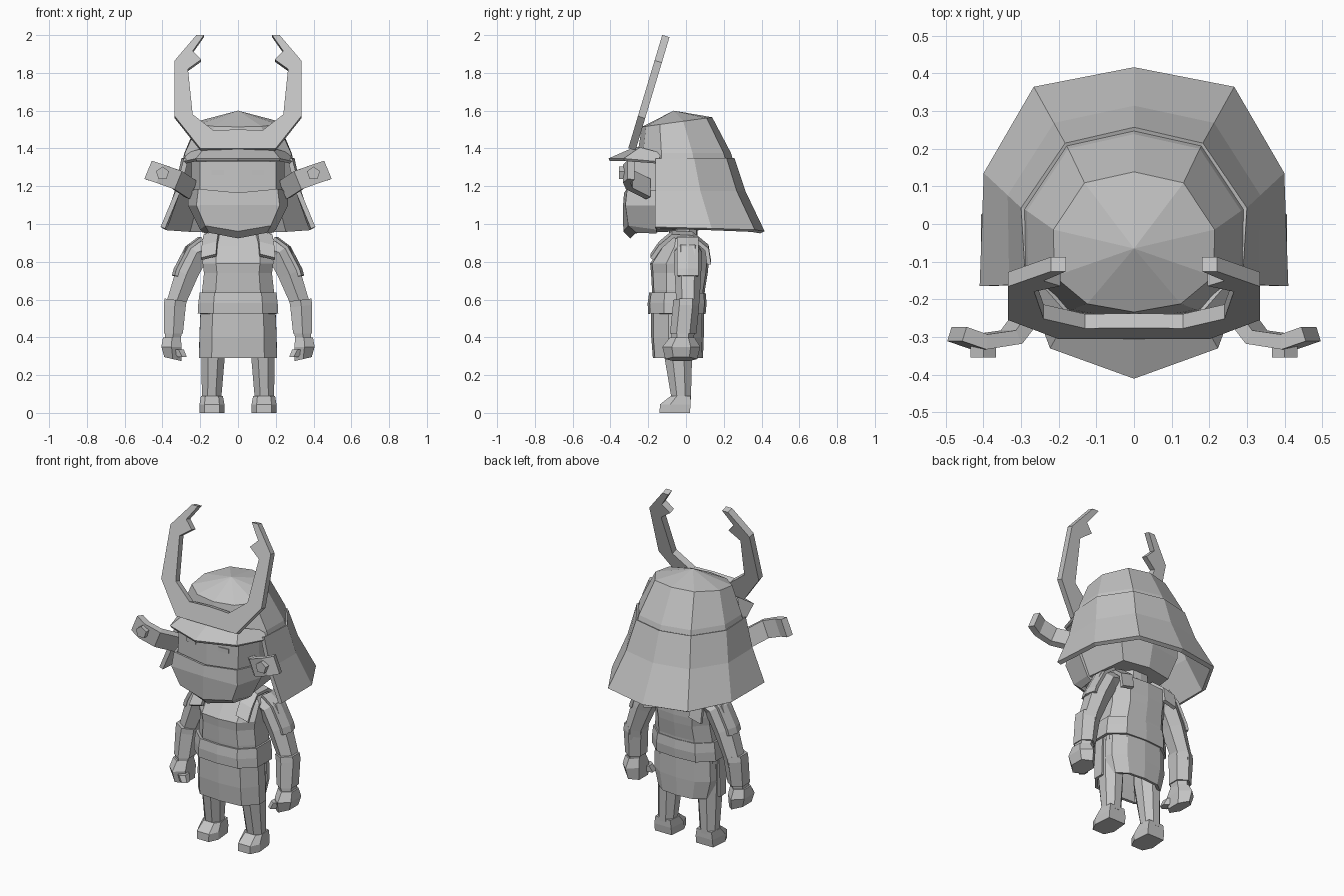
import bpy, bmesh, math

cube = bpy.data.objects.get("Cube")
if cube:
    bpy.data.objects.remove(cube, do_unlink=True)

grey = bpy.data.materials.new("plain grey")
grey.use_nodes = True
COLOR = (0.55, 0.55, 0.55, 1)
grey.diffuse_color = COLOR
grey.node_tree.nodes["Principled BSDF"].inputs["Base Color"].default_value = COLOR


def finish(name, bm, thick=0.0):
    """Turn a half model into a mirrored flat-shaded object."""
    bmesh.ops.remove_doubles(bm, verts=bm.verts[:], dist=0.0005)
    bmesh.ops.recalc_face_normals(bm, faces=bm.faces[:])
    mesh = bpy.data.meshes.new(name)
    bm.to_mesh(mesh)
    bm.free()
    mesh.materials.append(grey)
    obj = bpy.data.objects.new(name, mesh)
    bpy.context.collection.objects.link(obj)
    mirror = obj.modifiers.new("mirror", 'MIRROR')
    mirror.use_clip = True
    if thick:
        solid = obj.modifiers.new("thickness", 'SOLIDIFY')
        solid.thickness = thick
        solid.offset = 0
    return obj


def loft(name, rows, closed=False, caps=False, thick=0.0):
    """Skin a list of rows that all have the same number of points."""
    bm = bmesh.new()
    grid = [[bm.verts.new(p) for p in row] for row in rows]
    count = len(rows[0])
    for low, high in zip(grid, grid[1:]):
        for i in range(count if closed else count - 1):
            j = (i + 1) % count
            bm.faces.new((low[i], low[j], high[j], high[i]))
    if caps:
        bm.faces.new(grid[0])
        bm.faces.new(grid[-1])
    return finish(name, bm, thick)


def plate(name, outline, thick):
    bm = bmesh.new()
    bm.faces.new([bm.verts.new(p) for p in outline])
    return finish(name, bm, thick)


def half_ring(z, rx, front, back):
    """One half of a chamfered box section."""
    mid, ry = (front + back) / 2, (back - front) / 2
    shape = ((0, -1), (.62, -.93), (1, -.45), (1, .45), (.62, .93), (0, 1))
    return [(rx * x, mid + ry * y, z) for x, y in shape]


def round_ring(x, y, z, rx, ry, rise=0.0, sides=6):
    """A closed limb section; rise lifts its outer side."""
    turn = [math.tau * (i + .5) / sides for i in range(sides)]
    return [(x + rx * math.cos(a), y + ry * math.sin(a), z + rise * math.cos(a))
            for a in turn]


# Helmet dome
BASE = ((0, -.26), (.17, -.23), (.29, -.13), (.293, .04), (.18, .21), (0, .25))


def dome_ring(s, cy, z, tilt=0.0):
    return [(x * s, cy + y * s, z + tilt * y) for x, y in BASE]


loft("helmet_dome", [dome_ring(1, 0, 1.335), dome_ring(.97, -.004, 1.375),
                     dome_ring(.73, -.044, 1.54, .1), dome_ring(0, -.065, 1.6)])

# Flared neck guard
top = [(.275, -.16), (.288, .04), (.176, .205), (0, .245)]
hem = [(.398, -.165), (.388, .132), (.26, .355), (0, .405)]


def guard_row(t, z, drop=0.0):
    return [(a + (c - a) * t, b + (d - b) * t, z - drop * i)
            for i, ((a, b), (c, d)) in enumerate(zip(top, hem))]


loft("neck_guard", [guard_row(0, 1.345), guard_row(.36, 1.17),
                    guard_row(1, .98, .008)], thick=.025)

# Brim
loft("helmet_brim", [
    [(0, -.27, 1.4), (.17, -.24, 1.4), (.265, -.13, 1.37)],
    [(0, -.407, 1.34), (.22, -.327, 1.34), (.285, -.145, 1.325)]], thick=.016)

# Horned crest, lying in a plane that leans back
crest = [(0, 1.395), (.2, 1.395), (.335, 1.565), (.335, 1.86), (.22, 1.995),
         (.18, 1.995), (.24, 1.91), (.195, 1.865), (.265, 1.815), (.24, 1.575),
         (.13, 1.49), (0, 1.495)]
plate("horned_crest", [(x, -.285 + (z - 1.4) * .3, z) for x, z in crest], .04)

# Side wings with buttons
wing_path = [(.25, -.2, 1.185), (.325, -.3, 1.235), (.41, -.313, 1.265), (.47, -.292, 1.285)]
loft("helmet_wing", [[(x + .02, y, z - .048), (x - .02, y, z + .048)]
                     for x, y, z in wing_path], thick=.04)
button = [[(.4 + .036 * math.cos(a), y, 1.268 + .036 * math.sin(a))
           for a in [math.tau * (i + .25) / 5 for i in range(5)]] for y in (-.3, -.355)]
loft("wing_button", button, closed=True, caps=True)

# Head, mask and eyes
loft("head", [
    [(0, -.28, .95), (.16, -.25, .97), (.19, -.15, .97), (.16, .1, .97), (0, .13, .97)],
    [(0, -.3, 1.1), (.2, -.29, 1.1), (.25, -.15, 1.1), (.2, .13, 1.1), (0, .16, 1.1)],
    [(0, -.3, 1.33), (.2, -.28, 1.33), (.245, -.15, 1.33), (.2, .13, 1.33), (0, .16, 1.33)],
], caps=True)
loft("face_mask", [
    [(0, -.32, 1.165), (.205, -.305, 1.185), (.255, -.155, 1.175)],
    [(0, -.325, 1.1), (.215, -.315, 1.1), (.258, -.155, 1.1)],
    [(0, -.325, .965), (.17, -.3, .995), (.195, -.155, .975)],
    [(0, -.29, .93), (.15, -.26, .96), (.17, -.155, .955)]], thick=.016)
plate("eye", [(.075, -.293, 1.26), (.14, -.288, 1.26),
              (.14, -.288, 1.285), (.075, -.293, 1.285)], .008)

# Neck and torso
loft("neck", [half_ring(.88, .08, -.09, .06), half_ring(1, .08, -.09, .06)], caps=True)
loft("torso", [half_ring(.5, .19, -.17, .09), half_ring(.65, .19, -.18, .1),
               half_ring(.74, .18, -.185, .115), half_ring(.79, .187, -.19, .12),
               half_ring(.88, .185, -.13, .12), half_ring(.945, .14, -.08, .03)], caps=True)

# Belt
loft("belt", [half_ring(.525, .205, -.192, .095), half_ring(.58, .202, -.194, .1),
              half_ring(.635, .195, -.186, .095)], thick=.018)

# Skirt: front and back panels with side slits
FRONT = ((0, -.175), (.13, -.165), (.19, -.09), (.19, -.03))
BACK = ((0, .085), (.11, .075), (.175, .03), (.185, -.01))
for name, panel, taper in (("skirt_front", FRONT, 1.04), ("skirt_back", BACK, .88)):
    loft(name, [[(x, y, .54) for x, y in panel],
                [(x * 1.03, y, .4) for x, y in panel],
                [(x * taper, y * .95, .29 + .3 * x * x * (1.04 - taper)) for x, y in panel]],
         thick=.018)


# Shoulder straps
def strap_row(x, y, z):
    return [(x - .035, y, z + .005), (x + .045, y, z - .015)]


loft("shoulder_strap", [strap_row(.15, -.18, .83), strap_row(.145, -.135, .895),
                        strap_row(.135, -.07, .95), strap_row(.135, .03, .945),
                        strap_row(.145, .11, .88), strap_row(.145, .122, .8)], thick=.022)

# Arms, sleeve guards, cuffs and hands
loft("arm", [round_ring(.155, .01, .87, .03, .065, .05),
             round_ring(.217, .01, .85, .06, .075, .045),
             round_ring(.272, .01, .735, .066, .07, .022),
             round_ring(.325, .01, .59, .058, .062, .01),
             round_ring(.338, -.015, .45, .054, .065),
             round_ring(.35, -.02, .36, .045, .055)], closed=True, caps=True)
loft("cuff", [round_ring(.33, 0, .598, .067, .068, .008),
              round_ring(.335, 0, .565, .067, .07, .008),
              round_ring(.342, -.015, .42, .058, .07)], closed=True, caps=True)
loft("sleeve_guard", [[(x + .015 * k, y, z) for k, y in ((0, -.045), (1, .01), (0, .065))]
                      for x, z in ((.19, .925), (.257, .875), (.317, .76), (.327, .725))],
     thick=.018)
loft("hand", [round_ring(.35, -.02, .4, .054, .065),
              round_ring(.352, -.025, .35, .062, .1),
              round_ring(.345, -.025, .285, .052, .085, .012)], closed=True, caps=True)
loft("finger", [round_ring(.315, -.075, .335, .033, .038),
                round_ring(.295, -.085, .295, .028, .03)], closed=True, caps=True)

# Legs and feet
loft("leg", [round_ring(.13, -.045, .56, .065, .075, sides=8),
             round_ring(.13, -.045, .35, .07, .085, sides=8),
             round_ring(.14, -.025, .07, .055, .055, sides=8)], closed=True, caps=True)


def foot_ring(z, w, toe, heel):
    shape = ((-.6, toe), (.6, toe), (1, toe * .6), (.85, heel), (-.85, heel), (-1, toe * .6))
    return [(.138 + w * x, y, z) for x, y in shape]


loft("foot", [foot_ring(0, .066, -.14, .02), foot_ring(.045, .066, -.138, .025),
              foot_ring(.09, .058, -.08, .025)], closed=True, caps=True)
